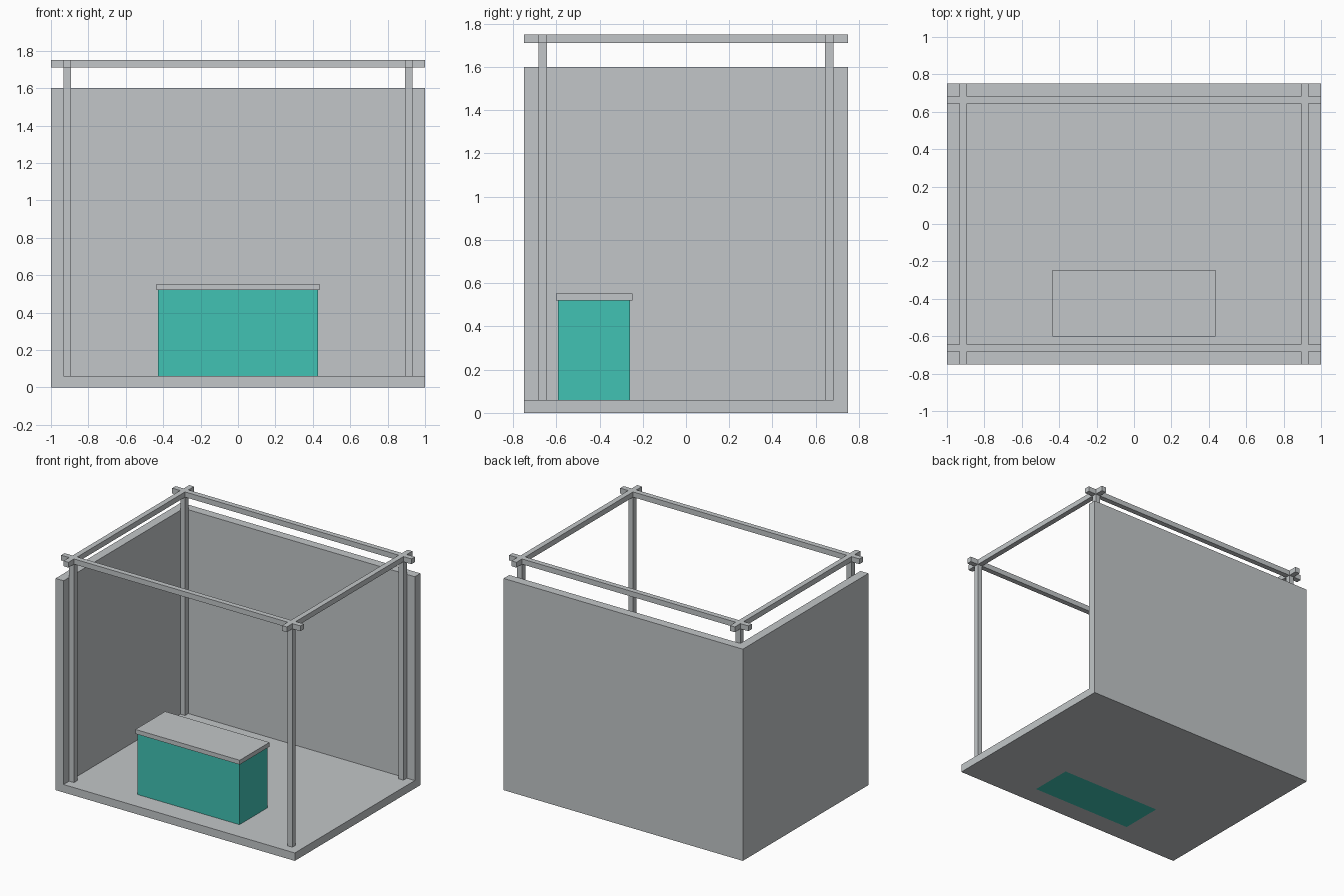
import bpy

cube = bpy.data.objects.get("Cube")
if cube:
    bpy.data.objects.remove(cube, do_unlink=True)


def make_material(name, colour):
    mat = bpy.data.materials.new(name)
    mat.use_nodes = True
    mat.diffuse_color = colour
    mat.node_tree.nodes["Principled BSDF"].inputs["Base Color"].default_value = colour
    return mat


grey = make_material("light_grey", (0.54, 0.565, 0.58, 1))
teal = make_material("teal", (0.053, 0.54, 0.456, 1))


def box(name, x, y, z, mat):
    """Box from (low, high) ranges along each axis."""
    bpy.ops.mesh.primitive_cube_add(size=1)
    obj = bpy.context.object
    obj.name = obj.data.name = name
    for v in obj.data.vertices:
        v.co = [lo + (c + 0.5) * (hi - lo) for c, (lo, hi) in zip(v.co, (x, y, z))]
    obj.data.materials.append(mat)
    return obj


def around(centre, half):
    return (centre - half, centre + half)


# Main dimensions
W, D = 1.0, 0.75            # half width and half depth
FLOOR, WALL_TOP = 0.06, 1.6
WALL = 0.067                # wall thickness
BAR = 0.02                  # half thickness of posts and beams
TOP = 1.75
PX, PY = W - WALL - BAR, D - WALL - BAR
BEAM_Z = (TOP - 2 * BAR, TOP)

# Counter, its body reaching through the floor
body_x, body_y = (-0.427, 0.427), (-0.592, -0.26)
box("counter_body", body_x, body_y, (0, 0.52), teal)
box("counter_top", (-0.436, 0.436), (-0.602, -0.247), (0.52, 0.553), grey)

# Floor with an opening for the counter body
floor = box("floor", (-W, W), (-D, D), (0, FLOOR), grey)
cutter = box("floor_cutter", body_x, body_y, (-0.1, 0.2), grey)
cutter.hide_render = True
cut = floor.modifiers.new("counter_opening", 'BOOLEAN')
cut.operation = 'DIFFERENCE'
cut.solver = 'EXACT'
cut.object = cutter
bpy.context.view_layer.objects.active = floor
bpy.ops.object.modifier_apply(modifier=cut.name)
bpy.data.objects.remove(cutter, do_unlink=True)

# Back wall and side wall
box("back_wall", (-W, W), (D - WALL, D), (FLOOR, WALL_TOP), grey)
box("side_wall", (-W, WALL - W), (-D, D - WALL), (FLOOR, WALL_TOP), grey)

# Corner posts
for sx, side in ((-1, "right"), (1, "left")):
    for sy, end in ((-1, "front"), (1, "back")):
        box(f"{end}_{side}_post", around(sx * PX, BAR), around(sy * PY, BAR),
            (FLOOR, BEAM_Z[0]), grey)

# Long beams
for sy, end in ((-1, "front"), (1, "back")):
    box(f"{end}_beam", (-W, W), around(sy * PY, BAR), BEAM_Z, grey)

# Cross beams, split where they meet the long beams
spans = {"front_stub": (-D, -PY - BAR), "middle": (BAR - PY, PY - BAR),
         "back_stub": (PY + BAR, D)}
for sx, side in ((-1, "right"), (1, "left")):
    for part, span in spans.items():
        box(f"{side}_cross_beam_{part}", around(sx * PX, BAR), span, BEAM_Z, grey)
